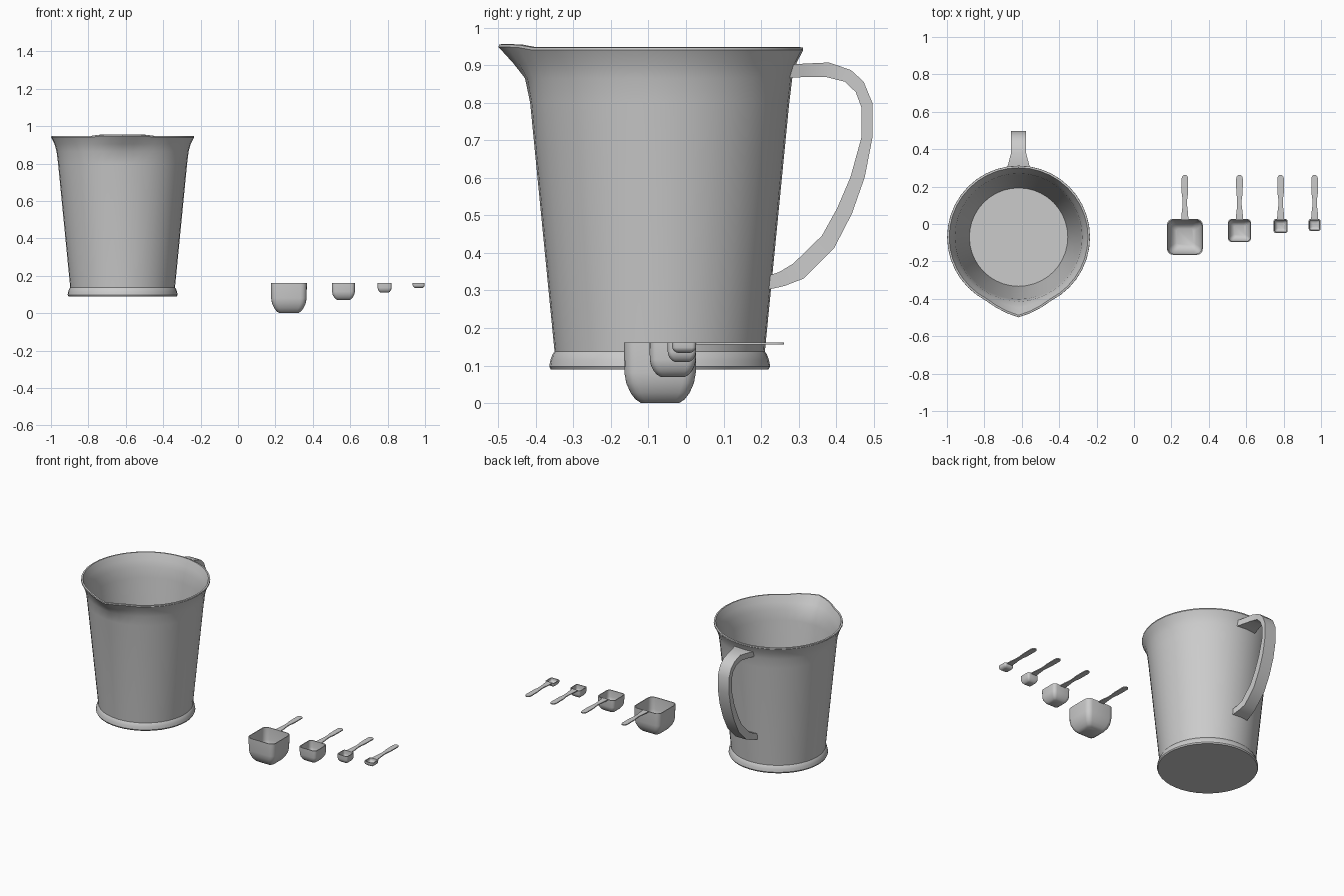
import bpy, bmesh, math

if "Cube" in bpy.data.objects:
    bpy.data.objects.remove(bpy.data.objects["Cube"])

def finish(name, bm, angle=35):
    bmesh.ops.remove_doubles(bm, verts=bm.verts, dist=1e-5)
    bmesh.ops.recalc_face_normals(bm, faces=bm.faces)
    me = bpy.data.meshes.new(name)
    bm.to_mesh(me)
    bm.free()
    ob = bpy.data.objects.new(name, me)
    bpy.context.collection.objects.link(ob)
    bpy.ops.object.select_all(action='DESELECT')
    ob.select_set(True)
    bpy.context.view_layer.objects.active = ob
    bpy.ops.object.shade_smooth_by_angle(angle=math.radians(angle))
    return ob

def loft(rings):
    """Skin closed rings in order and cap both ends."""
    bm = bmesh.new()
    vs = [[bm.verts.new(p) for p in r] for r in rings]
    n = len(vs[0])
    for a, b in zip(vs, vs[1:]):
        for i in range(n):
            bm.faces.new((a[i], a[(i + 1) % n], b[(i + 1) % n], b[i]))
    bm.faces.new(vs[0])
    bm.faces.new(vs[-1])
    return bm

# Jug body: revolved profile (radius, z, spout strength) pulled out at the front
JX, JY, N = -0.617, -0.07, 40
profile = [(.290, .09, 0), (.294, .098, 0), (.291, .115, 0), (.285, .131, 0), (.280, .137, 0),
           (.345, .80, 0), (.353, .865, .12), (.364, .905, .55), (.382, .94, 1),
           (.381, .947, 1), (.371, .948, 1), (.353, .905, .55), (.340, .865, .12),
           (.332, .80, 0), (.263, .125, 0)]
rings = []
for r, z, s in profile:
    ring = []
    for i in range(N):
        a = 2 * math.pi * i / N
        d = abs((a + math.pi) % (2 * math.pi) - math.pi)
        f = s * max(0, 1 - d / .48) ** 1.2
        lift = .008 * s * min(1, max(0, (.48 - d) / .2)) if z > .93 else 0
        rr = r + .047 * f
        ring.append((JX + rr * math.sin(a), JY - rr * math.cos(a), z + lift))
    rings.append(ring)
finish("jug_body", loft(rings))

# Jug handle: strap with flared ends, as (outer y, z), (inner y, z), half width
strap = [((.283, .902), (.276, .866), .068), ((.315, .904), (.31, .868), .057),
         ((.38, .907), (.37, .869), .040), ((.439, .887), (.423, .856), .04),
         ((.473, .856), (.452, .828), .04), ((.496, .80), (.467, .788), .04),
         ((.496, .705), (.467, .707), .04), ((.476, .602), (.438, .602), .04),
         ((.442, .505), (.402, .518), .04), ((.394, .41), (.362, .46), .04),
         ((.314, .332), (.286, .372), .04), ((.262, .312), (.25, .35), .048),
         ((.218, .302), (.216, .338), .055)]
# keep the lower part of the strap an even thickness
strap[9] = ((.394, .412), (.362, .446), .04)
finish("jug_handle", loft([[(JX - w, *o), (JX + w, *o), (JX + w, *i), (JX - w, *i)]
                           for o, i, w in strap]), 40)

def rounded_square(cx, cy, h, r, z):
    pts = []
    for k in range(4):
        for j in range(5):
            a = math.pi / 2 * (k + j / 4)
            sx, sy = [(1, 1), (-1, 1), (-1, -1), (1, -1)][k]
            pts.append((cx + sx * (h - r) + r * math.cos(a),
                        cy + sy * (h - r) + r * math.sin(a), z))
    return pts

TOP = .162
def scoop(name, cx, h, depth):
    cy = .027 - h
    t = .005
    # Cup: rounded square rings down the outside, then up the inside
    shape = [(.52, 0), (.68, .06), (.82, .17), (.94, .33), (.99, .50), (1, 1)]
    outer = [rounded_square(cx, cy, h * s, h * .34 * s, TOP - depth * (1 - u)) for s, u in shape]
    inner = [rounded_square(cx, cy, h * s - t, (h * s - t) * .34,
                            TOP - (depth - t) * (1 - u)) for s, u in reversed(shape)]
    finish(name + "_cup", loft(outer + inner), 50)
    # Handle: thin flat bar with a narrow neck and a rounded tip
    side = [(.019, .024), (.017, .06), (.012, .10), (.012, .13), (.017, .165), (.018, .24),
            (.015, .253), (.008, .261)]
    outline = side + [(-x, y) for x, y in reversed(side)]
    finish(name + "_handle", loft([[(cx + x, y, z) for x, y in outline]
                                   for z in (TOP - .006, TOP)]), 35)

for name, cx, h, depth in [("large_scoop", .272, .096, .162), ("medium_scoop", .564, .062, .092),
                           ("small_scoop", .784, .038, .052), ("tiny_scoop", .966, .032, .028)]:
    scoop(name, cx, h, depth)
